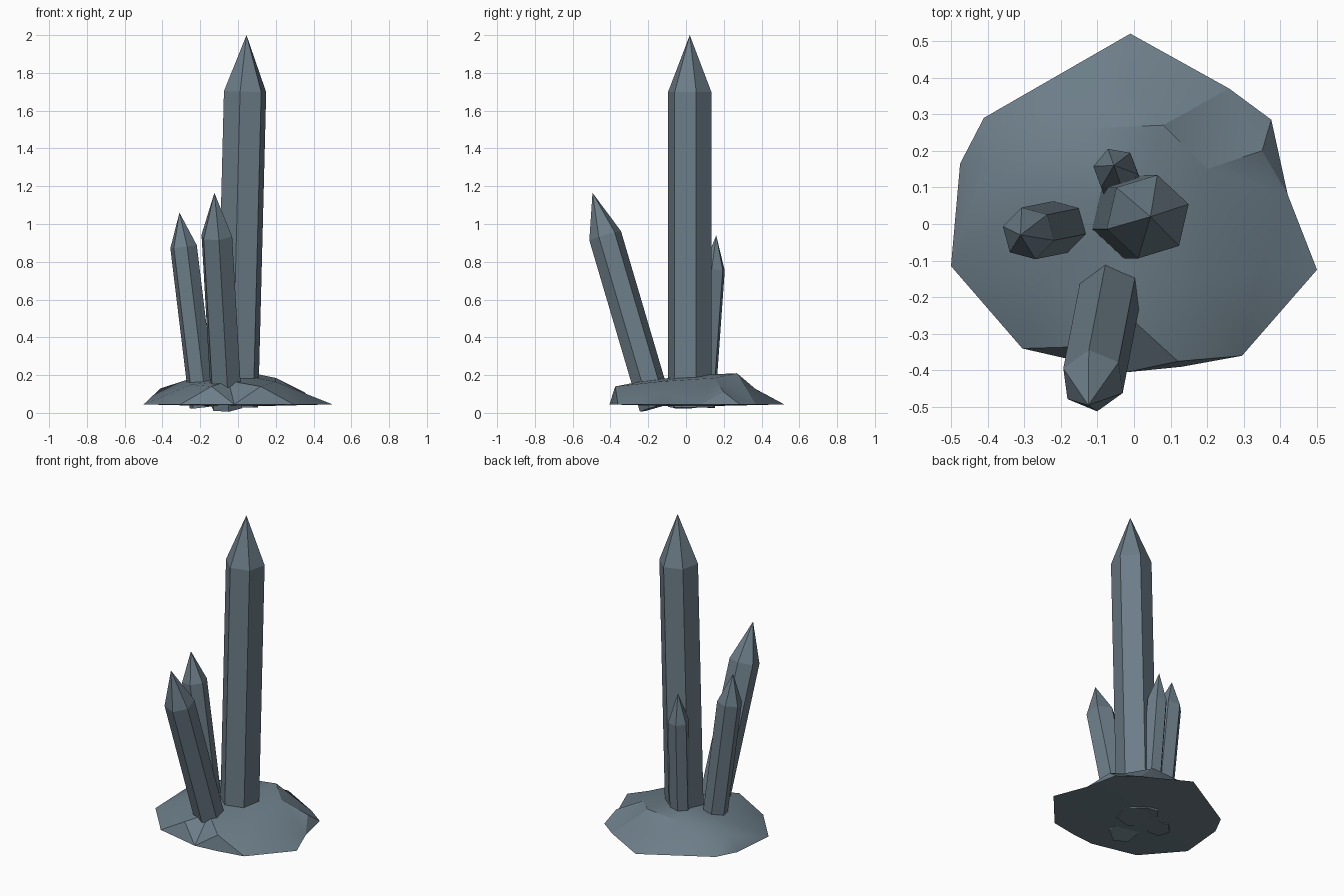
import bpy, bmesh, math
from mathutils import Vector
from mathutils.geometry import delaunay_2d_cdt

cube = bpy.data.objects.get("Cube")
if cube:
    bpy.data.objects.remove(cube, do_unlink=True)

# One slate colour for the whole cluster
slate = bpy.data.materials.new("slate_blue_grey")
slate.use_nodes = True
colour = (0.15, 0.205, 0.245, 1)
slate.diffuse_color = colour
shader = next(n for n in slate.node_tree.nodes if n.type == "BSDF_PRINCIPLED")
shader.inputs["Base Color"].default_value = colour


def finish(bm, name, smooth=False):
    bmesh.ops.recalc_face_normals(bm, faces=bm.faces[:])
    mesh = bpy.data.meshes.new(name)
    bm.to_mesh(mesh)
    bm.free()
    mesh.materials.append(slate)
    obj = bpy.data.objects.new(name, mesh)
    bpy.context.collection.objects.link(obj)
    if smooth:
        bpy.ops.object.select_all(action="DESELECT")
        obj.select_set(True)
        bpy.context.view_layer.objects.active = obj
        bpy.ops.object.shade_smooth_by_angle(angle=math.radians(30))


def crystal(name, base, tip, shoulder, radius, phase):
    """Six-sided prism along base-tip, pointed beyond the shoulder fraction."""
    base, tip = Vector(base), Vector(tip)
    axis = tip - base
    turn = Vector((0, 0, 1)).rotation_difference(axis)
    bm = bmesh.new()
    rings = []
    for t in (0, shoulder):
        ring = []
        for i in range(6):
            a = math.radians(phase + 60 * i)
            spoke = Vector((math.cos(a), math.sin(a), 0)) * radius
            ring.append(bm.verts.new(base + axis * t + turn @ spoke))
        rings.append(ring)
    low, high = rings
    apex = bm.verts.new(tip)
    bm.faces.new(low[::-1])
    for i in range(6):
        j = (i + 1) % 6
        bm.faces.new((low[i], low[j], high[j], high[i]))
        bm.faces.new((high[i], high[j], apex))
    finish(bm, name)


# Crystals
crystal("main_crystal", (-0.005, 0.02, 0.03), (0.045, 0.02, 2.0), 0.848, 0.117, 17)
crystal("front_crystal", (-0.06, -0.16, 0.03), (-0.125, -0.495, 1.165), 0.80, 0.088, 37)
crystal("left_side_crystal", (-0.185, -0.005, 0.03), (-0.31, -0.03, 1.06), 0.825, 0.073, 45)
crystal("back_crystal", (-0.03, 0.095, 0.03), (-0.055, 0.16, 0.94), 0.80, 0.062, 50)

# Rock base: irregular rim, raised points inside it, nearly flat underside
rim = [(-0.01, 0.52), (0.26, 0.37), (0.375, 0.285), (0.42, 0.08), (0.5, -0.125),
       (0.295, -0.36), (0.13, -0.39), (-0.02, -0.405), (-0.305, -0.34),
       (-0.5, -0.115), (-0.475, 0.165), (-0.41, 0.29)]
raised = [(0.12, -0.375, 0.14), (-0.14, -0.335, 0.14), (-0.41, 0.17, 0.13),
          (0.35, 0.2, 0.11), (0.08, 0.27, 0.21), (0.2, 0.15, 0.185),
          (-0.27, 0.08, 0.175), (-0.15, 0.26, 0.185), (-0.02, 0.37, 0.125),
          (-0.25, -0.15, 0.15), (0.2, -0.15, 0.165), (0.35, -0.12, 0.105),
          (-0.05, -0.22, 0.17), (0, 0.05, 0.2)]
count = len(rim)
flat = [Vector(p[:2]) for p in rim + raised]
heights = [0.045] * count + [p[2] for p in raised]
edges = [(i, (i + 1) % count) for i in range(count)]
points, _, triangles, sources, _, _ = delaunay_2d_cdt(flat, edges, [], 1, 1e-5)
bm = bmesh.new()
verts = [bm.verts.new((p.x, p.y, heights[s[0]])) for p, s in zip(points, sources)]
for tri in triangles:
    bm.faces.new([verts[i] for i in tri])
centre = bm.verts.new((0, 0, 0.033))
for edge in [e for e in bm.edges if e.is_boundary]:
    bm.faces.new((*edge.verts, centre))
finish(bm, "rock_base", smooth=True)
